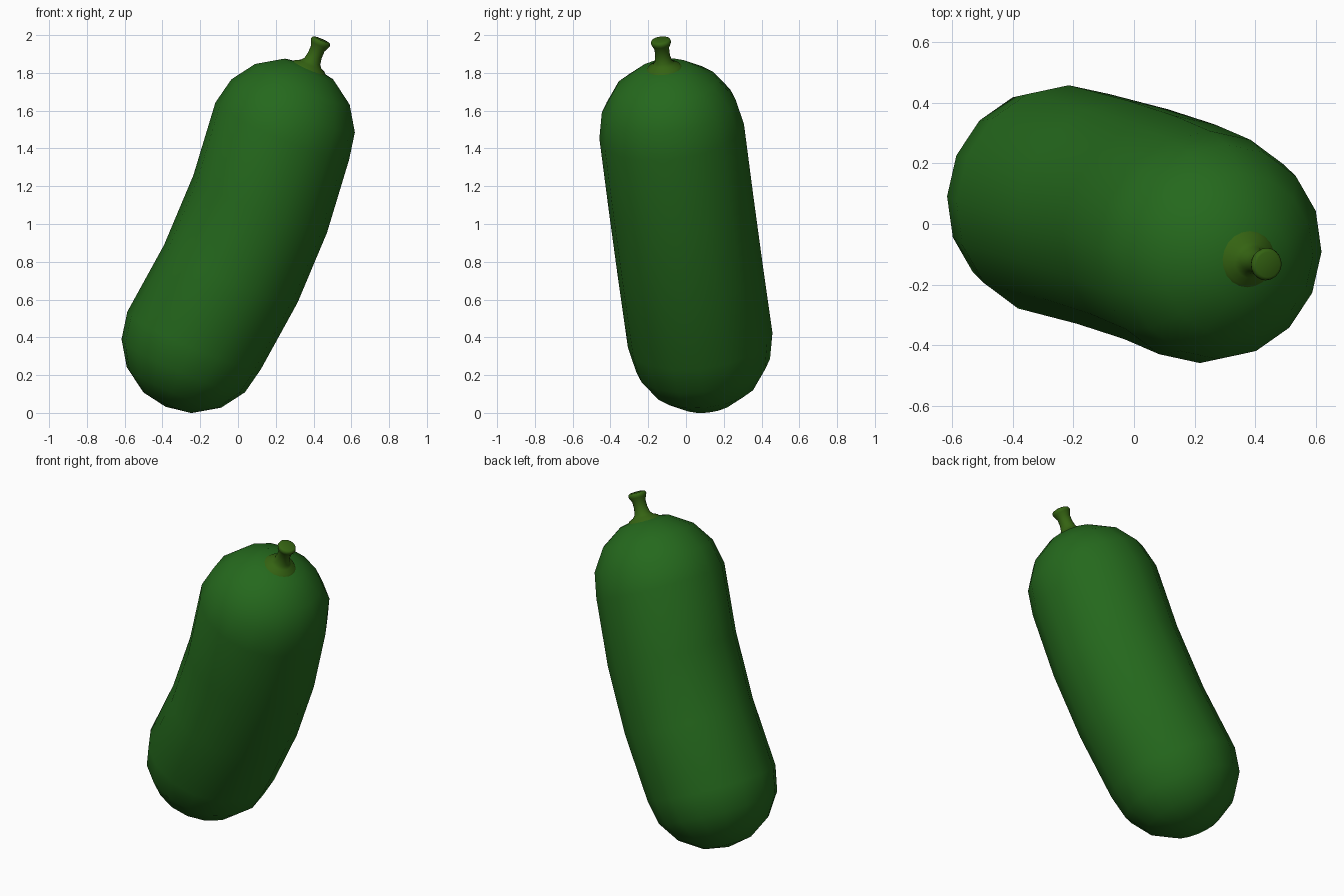
import bpy, bmesh, math
from mathutils import Vector

if "Cube" in bpy.data.objects:
    bpy.data.objects.remove(bpy.data.objects["Cube"])

AXIS = Vector((0.43, -0.12, 1)).normalized()
U = Vector((0, 1, 0)).cross(AXIS).normalized()
V = AXIS.cross(U)
LOW, HIGH = Vector((-0.232, 0.075, 0.384)), Vector((0.234, -0.076, 1.491))
R = 0.385


def lathe(name, rings, sides, color):
    """Skin a list of (centre, radius) rings; zero radius makes a pole."""
    bm = bmesh.new()
    loops = []
    for c, r in rings:
        if r == 0:
            loops.append([bm.verts.new(c)] * sides)
        else:
            angles = [2 * math.pi * i / sides for i in range(sides)]
            loops.append([bm.verts.new(c + r * (math.cos(a) * U + math.sin(a) * V)) for a in angles])
    for a, b in zip(loops, loops[1:]):
        for i in range(sides):
            j = (i + 1) % sides
            bm.faces.new(list(dict.fromkeys((a[i], a[j], b[j], b[i]))))
    bmesh.ops.recalc_face_normals(bm, faces=bm.faces)
    me = bpy.data.meshes.new(name)
    bm.to_mesh(me)
    bm.free()
    ob = bpy.data.objects.new(name, me)
    bpy.context.collection.objects.link(ob)
    mat = bpy.data.materials.new(name + "_green")
    mat.diffuse_color = color
    mat.use_nodes = True
    mat.node_tree.nodes["Principled BSDF"].inputs["Base Color"].default_value = mat.diffuse_color
    me.materials.append(mat)
    bpy.context.view_layer.objects.active = ob
    ob.select_set(True)
    bpy.ops.object.shade_smooth_by_angle(angle=math.radians(50))
    ob.select_set(False)
    return ob


# body: two domed ends joined by a slightly bowed tube
steps = [math.radians(22.5 * k) for k in range(5)]
dome = [(R * math.sin(a), R * math.cos(a) if k < 4 else 0) for k, a in enumerate(steps)]
rings = [(LOW - AXIS * h, r) for h, r in reversed(dome)]
for t in (1 / 3, 2 / 3):
    rings.append((LOW.lerp(HIGH, t) + U * 0.042, R))
rings += [(HIGH + AXIS * h, r) for h, r in dome]
lathe("body", rings, 16, (0.018, 0.14, 0.012, 1))

# stem: flared foot, narrow neck, flat lipped top
profile = [(0.34, 0), (0.342, 0.088), (0.36, 0.098), (0.376, 0.086), (0.388, 0.06),
           (0.405, 0.046), (0.44, 0.039), (0.48, 0.039), (0.503, 0.05), (0.515, 0.054),
           (0.527, 0.05), (0.531, 0.042), (0.531, 0)]
lathe("stem", [(HIGH + AXIS * h, r) for h, r in profile], 20, (0.035, 0.125, 0.006, 1))
